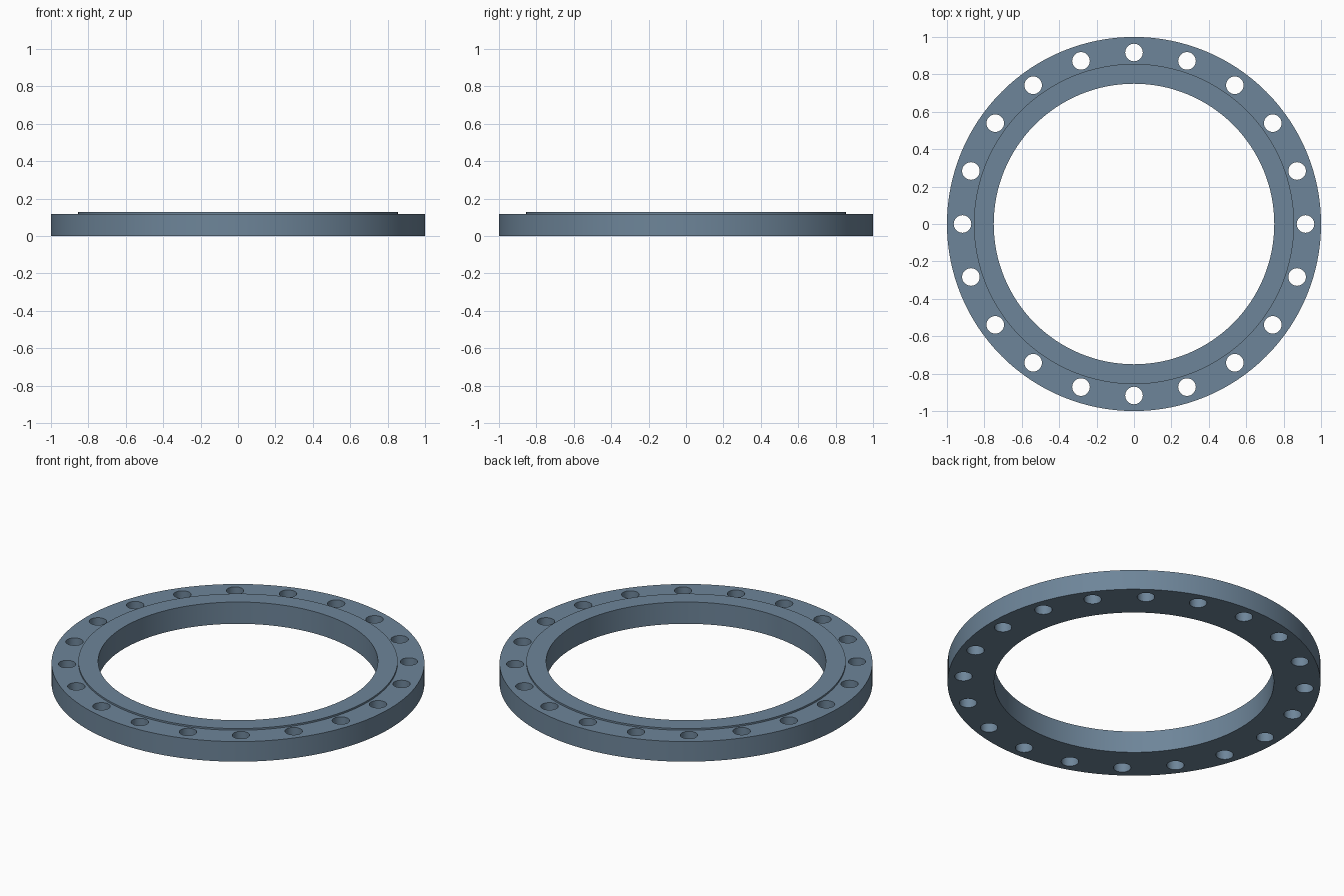
import bpy, bmesh
from math import pi, cos, sin, radians
from mathutils import Matrix

if "Cube" in bpy.data.objects:
    bpy.data.objects.remove(bpy.data.objects["Cube"])

SEGMENTS = 128
HOLES = 20
BOLT_RADIUS, HOLE_RADIUS = 0.917, 0.047


def make_object(name, bm):
    bmesh.ops.recalc_face_normals(bm, faces=bm.faces)
    mesh = bpy.data.meshes.new(name)
    bm.to_mesh(mesh)
    bm.free()
    obj = bpy.data.objects.new(name, mesh)
    bpy.context.collection.objects.link(obj)
    return obj


# Flange ring: lathed section with a slightly raised sealing face
profile = [(0.75, 0), (1.0, 0), (1.0, 0.119), (0.856, 0.119), (0.856, 0.129), (0.75, 0.129)]
bm = bmesh.new()
rings = [[bm.verts.new((r * cos(2 * pi * i / SEGMENTS), r * sin(2 * pi * i / SEGMENTS), z))
          for r, z in profile] for i in range(SEGMENTS)]
for i in range(SEGMENTS):
    a, b = rings[i], rings[(i + 1) % SEGMENTS]
    for j in range(len(profile)):
        k = (j + 1) % len(profile)
        bm.faces.new((a[j], b[j], b[k], a[k]))
flange = make_object("flange_ring", bm)

# Blue-grey steel
steel = bpy.data.materials.new("blue_grey_steel")
steel.diffuse_color = (0.155, 0.235, 0.32, 1)
steel.use_nodes = True
steel.node_tree.nodes["Principled BSDF"].inputs["Base Color"].default_value = steel.diffuse_color
flange.data.materials.append(steel)

# Bolt hole cutters
bm = bmesh.new()
for i in range(HOLES):
    t = 2 * pi * i / HOLES
    bmesh.ops.create_cone(bm, cap_ends=True, segments=32, radius1=HOLE_RADIUS, radius2=HOLE_RADIUS,
                          depth=0.4, matrix=Matrix.Translation((BOLT_RADIUS * cos(t), BOLT_RADIUS * sin(t), 0.06)))
cutter = make_object("bolt_hole_cutter", bm)
cutter.data.materials.append(steel)
cutter.hide_render = True

# Drill the holes, then remove the cutter
mod = flange.modifiers.new("bolt_holes", 'BOOLEAN')
mod.operation = 'DIFFERENCE'
mod.solver = 'EXACT'
mod.object = cutter
bpy.context.view_layer.objects.active = flange
flange.select_set(True)
bpy.ops.object.modifier_apply(modifier=mod.name)
bpy.data.objects.remove(cutter)

# Smooth walls, sharp rims
bpy.ops.object.shade_smooth_by_angle(angle=radians(30))
